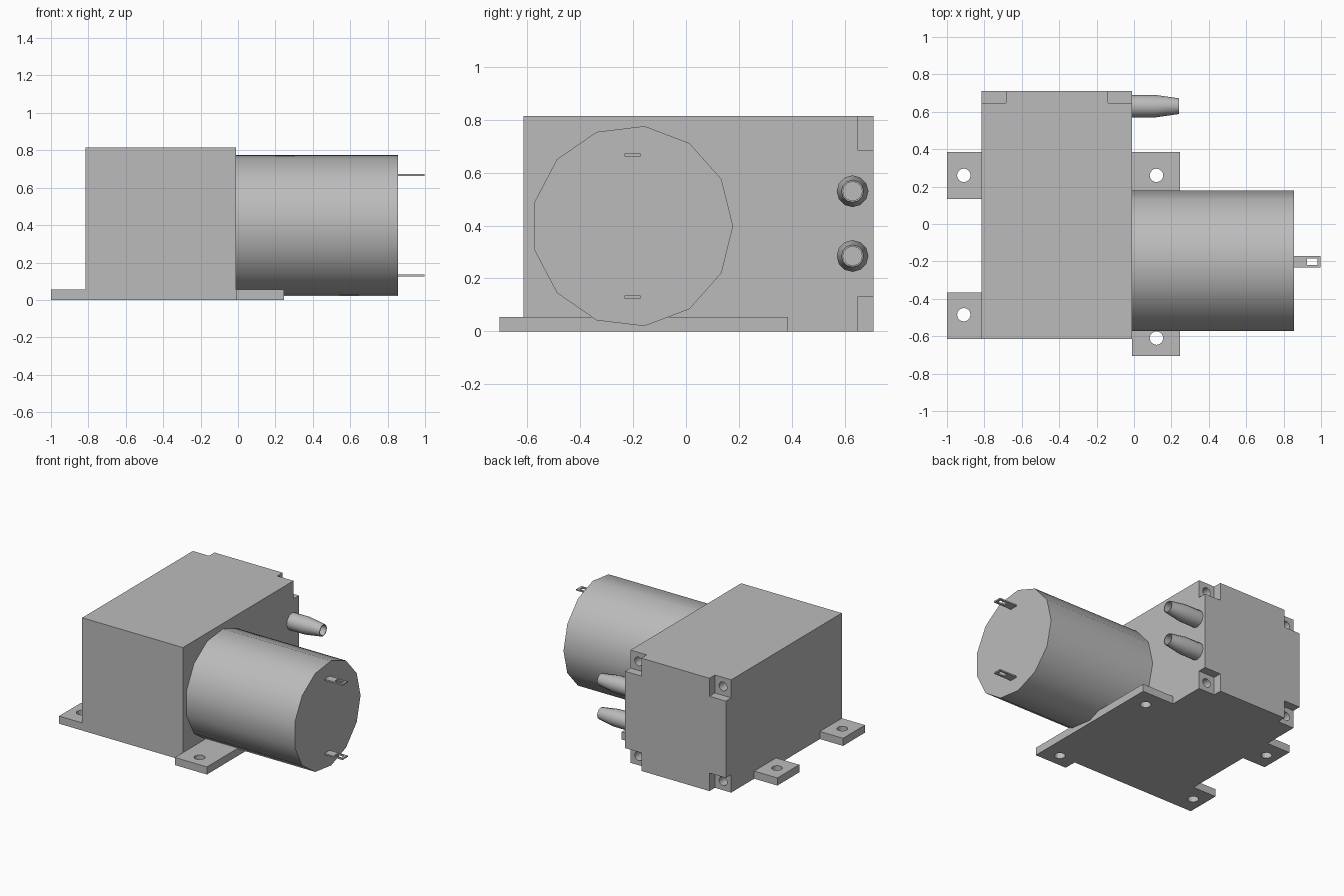
import bpy
import bmesh
import math
from mathutils import Matrix, Vector

old = bpy.data.objects.get("Cube")
if old:
    bpy.data.objects.remove(old, do_unlink=True)

grey = bpy.data.materials.new("plain grey")
grey.use_nodes = True
colour = (0.5, 0.5, 0.5, 1)
grey.diffuse_color = colour
grey.node_tree.nodes["Principled BSDF"].inputs["Base Color"].default_value = colour


def make(name, bm, smooth=False):
    bmesh.ops.recalc_face_normals(bm, faces=bm.faces)
    mesh = bpy.data.meshes.new(name)
    bm.to_mesh(mesh)
    bm.free()
    mesh.materials.append(grey)
    obj = bpy.data.objects.new(name, mesh)
    bpy.context.collection.objects.link(obj)
    if smooth:
        select(obj)
        bpy.ops.object.shade_smooth_by_angle(angle=math.radians(40))
    return obj


def select(obj):
    bpy.ops.object.select_all(action='DESELECT')
    obj.select_set(True)
    bpy.context.view_layer.objects.active = obj


def box(name, low, high):
    low, high = Vector(low), Vector(high)
    bm = bmesh.new()
    bmesh.ops.create_cube(bm, size=1, matrix=Matrix.Translation((low + high) / 2)
                          @ Matrix.Diagonal((*(high - low), 1)))
    return make(name, bm)


def rod(name, centre, axis, radius, length, sides=16, smooth=False):
    turn = Vector((0, 0, 1)).rotation_difference(Vector(axis)).to_matrix().to_4x4()
    bm = bmesh.new()
    bmesh.ops.create_cone(bm, cap_ends=True, segments=sides, radius1=radius,
                          radius2=radius, depth=length,
                          matrix=Matrix.Translation(centre) @ turn)
    return make(name, bm, smooth)


def cut(obj, cutter):
    mod = obj.modifiers.new("cut", 'BOOLEAN')
    mod.operation = 'DIFFERENCE'
    mod.solver = 'EXACT'
    mod.object = cutter
    select(obj)
    bpy.ops.object.modifier_apply(modifier=mod.name)
    bpy.data.objects.remove(cutter, do_unlink=True)


# Pump housing with four notched corners and screw holes at the back
LEFT, RIGHT, FRONT, BACK, TOP = -0.815, -0.01, -0.615, 0.71, 0.815
NOTCH, DEPTH = 0.13, 0.062
body = box("pump_housing", (LEFT, FRONT, 0), (RIGHT, BACK, TOP))
for x, sx in ((LEFT, 1), (RIGHT, -1)):
    for z, sz in ((0, 1), (TOP, -1)):
        cx, cz = x + sx * NOTCH / 2, z + sz * NOTCH / 2
        # The cutter reaches past the outer corner
        ox, oz = cx - sx * 0.05, cz - sz * 0.05
        h = NOTCH / 2 + 0.05
        cut(body, box("notch_cutter", (ox - h, BACK - DEPTH, oz - h),
                      (ox + h, BACK + 0.1, oz + h)))
        cut(body, rod("screw_cutter", (cx, BACK - DEPTH, cz), (0, 1, 0), 0.032, 0.3))

# Mounting feet with bolt holes
THICK = 0.055
feet = (
    ("right_foot_back", (-1, 0.135), (LEFT, 0.385), ((-0.91, 0.26),)),
    ("right_foot_front", (-1, FRONT), (LEFT, -0.365), ((-0.91, -0.485),)),
    ("left_foot_strip", (RIGHT, -0.705), (0.245, 0.385), ((0.12, 0.26), (0.12, -0.61))),
)
for name, low, high, holes in feet:
    foot = box(name, (*low, 0), (*high, THICK))
    for hole in holes:
        cut(foot, rod("bolt_cutter", (*hole, THICK / 2), (0, 0, 1), 0.036, 0.2))

# Motor can: a thirteen-sided drum with one corner pointing to the back
MOTOR_Y, MOTOR_Z, MOTOR_R, MOTOR_END = -0.203, 0.398, 0.381, 0.855
bm = bmesh.new()
ring = [bm.verts.new((RIGHT, MOTOR_Y + MOTOR_R * math.cos(a), MOTOR_Z + MOTOR_R * math.sin(a)))
        for a in (math.tau * i / 13 for i in range(13))]
face = bm.faces.new(ring)
out = bmesh.ops.extrude_face_region(bm, geom=[face], use_keep_orig=True)
moved = [v for v in out["geom"] if isinstance(v, bmesh.types.BMVert)]
bmesh.ops.translate(bm, verts=moved, vec=(MOTOR_END - RIGHT, 0, 0))
make("motor_can", bm, smooth=True)

# Solder terminals with slots
for label, z in (("upper", 0.667), ("lower", 0.13)):
    tab = box(label + "_terminal", (MOTOR_END - 0.01, -0.232, z - 0.005), (0.998, -0.172, z + 0.005))
    cut(tab, box("slot_cutter", (0.925, -0.219, z - 0.05), (0.98, -0.185, z + 0.05)))

# Hose nozzles: a hollow tapered profile spun about its axis
profile = ((RIGHT, 0.036), (RIGHT, 0.06), (0.115, 0.06), (0.24, 0.042), (0.24, 0.036))
for label, z in (("upper", 0.53), ("lower", 0.285)):
    bm = bmesh.new()
    pts = [bm.verts.new((x, 0.63 + r, z)) for x, r in profile]
    edges = [bm.edges.new((pts[i], pts[(i + 1) % len(pts)])) for i in range(len(pts))]
    bmesh.ops.spin(bm, geom=pts + edges, cent=(0, 0.63, z), axis=(1, 0, 0),
                   angle=math.tau, steps=12, use_duplicate=False)
    bmesh.ops.remove_doubles(bm, verts=bm.verts, dist=0.0005)
    make(label + "_hose_nozzle", bm, smooth=True)
